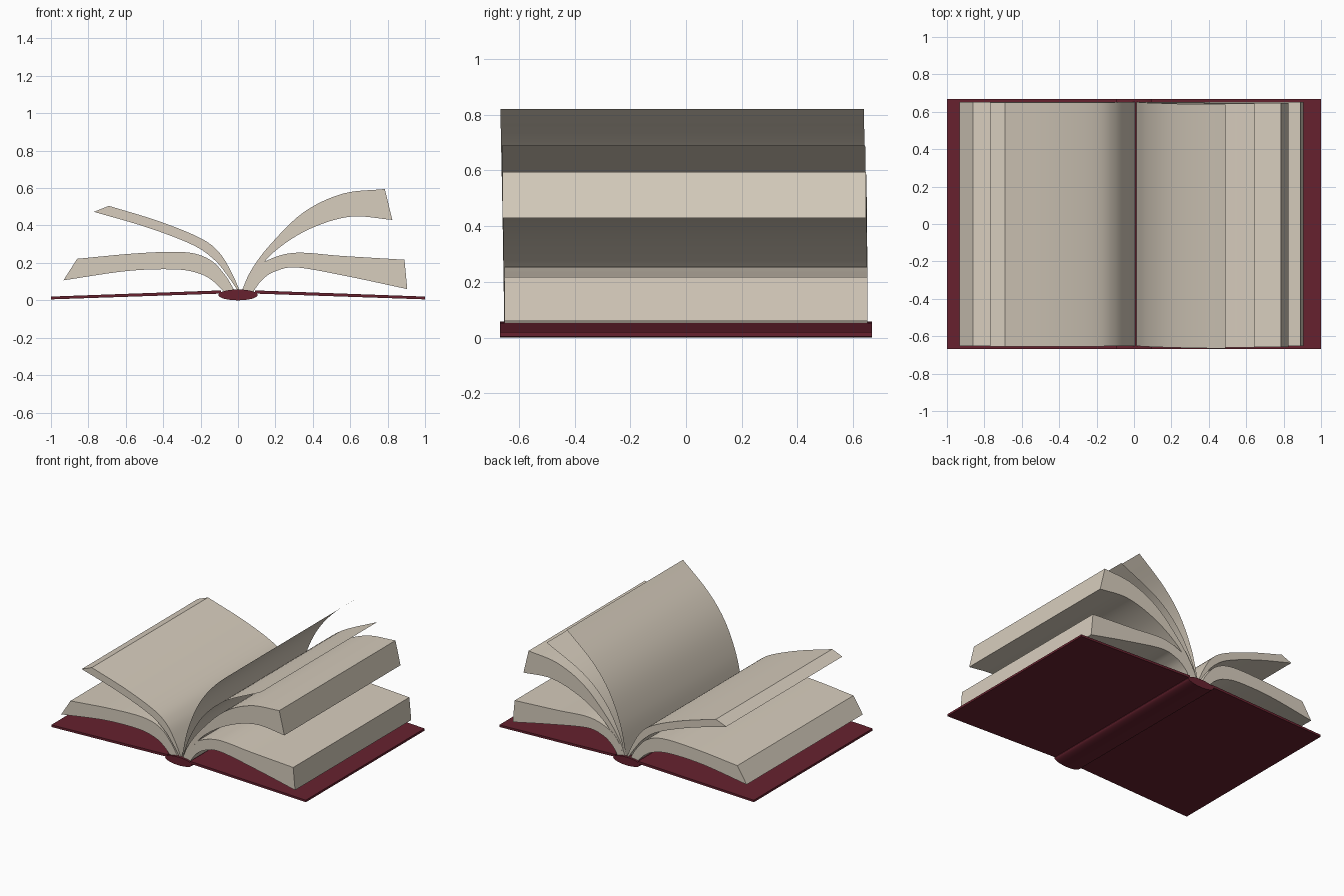
import bpy
import bmesh
from math import sin, cos, pi
from mathutils import Vector

cube = bpy.data.objects.get("Cube")
if cube:
    bpy.data.objects.remove(cube)

HALF_COVER = 0.667    # half height of the cover
HALF_PAGE = 0.652     # half height of the paper
STEPS = 6             # samples per curve span


def make_material(name, colour):
    mat = bpy.data.materials.new(name)
    mat.use_nodes = True
    mat.diffuse_color = colour
    mat.node_tree.nodes["Principled BSDF"].inputs["Base Color"].default_value = colour
    return mat


paper = make_material("cream_paper", (0.68, 0.61, 0.51, 1))
leather = make_material("dark_red_cover", (0.135, 0.0155, 0.028, 1))


def smooth_curve(points):
    """Catmull-Rom curve through (x, z) points."""
    pts = [Vector(p) for p in points]
    pts = [2 * pts[0] - pts[1]] + pts + [2 * pts[-1] - pts[-2]]
    out = []
    for a, b, c, d in zip(pts, pts[1:], pts[2:], pts[3:]):
        for i in range(STEPS):
            t = i / STEPS
            out.append(b + (c - a) * t / 2
                       + (2 * a - 5 * b + 4 * c - d) * t ** 2 / 2
                       + (3 * b - a - 3 * c + d) * t ** 3 / 2)
    out.append(pts[-2])
    return out


def finish(name, bm, mat, closed=True):
    if closed:
        bmesh.ops.recalc_face_normals(bm, faces=bm.faces)
    mesh = bpy.data.meshes.new(name)
    bm.to_mesh(mesh)
    bm.free()
    mesh.materials.append(mat)
    obj = bpy.data.objects.new(name, mesh)
    bpy.context.collection.objects.link(obj)
    bpy.ops.object.select_all(action="DESELECT")
    obj.select_set(True)
    bpy.context.view_layer.objects.active = obj
    bpy.ops.object.shade_smooth_by_angle(angle=pi / 6)
    return obj


def add_row(bm, curve, y, slant):
    """One row of vertices, drifting in y toward the free edge."""
    last = len(curve) - 1
    return [bm.verts.new((p.x, y - slant * i / last, p.y)) for i, p in enumerate(curve)]


def bridge(bm, row_a, row_b):
    for i in range(len(row_a) - 1):
        bm.faces.new((row_a[i], row_a[i + 1], row_b[i + 1], row_b[i]))


def page_sheet(name, points, slant):
    """A single loose leaf without thickness."""
    bm = bmesh.new()
    curve = smooth_curve(points)
    front = add_row(bm, curve, -HALF_PAGE, slant)
    back = add_row(bm, curve, HALF_PAGE, slant)
    bridge(bm, front, back)
    return finish(name, bm, paper, closed=False)


def page_block(name, upper, lower, slant=0.0):
    """A thick bundle of pages between two curves running spine to free edge."""
    bm = bmesh.new()
    top, under = smooth_curve(upper), smooth_curve(lower)
    tf, tb, uf, ub = [add_row(bm, c, y, slant) for c in (top, under)
                      for y in (-HALF_PAGE, HALF_PAGE)]
    for a, b in ((tf, tb), (tb, ub), (ub, uf), (uf, tf)):
        bridge(bm, a, b)
    for end in (0, -1):
        bm.faces.new((tf[end], tb[end], ub[end], uf[end]))
    return finish(name, bm, paper)


def extrude_profile(name, profile, mat):
    """Closed (x, z) outline drawn along the full cover height."""
    bm = bmesh.new()
    face = bm.faces.new([bm.verts.new((x, -HALF_COVER, z)) for x, z in profile])
    new = bmesh.ops.extrude_face_region(bm, geom=[face])["geom"]
    verts = [v for v in new if isinstance(v, bmesh.types.BMVert)]
    bmesh.ops.translate(bm, verts=verts, vec=(0, 2 * HALF_COVER, 0))
    return finish(name, bm, mat)


# Cover boards, one per side, sloping down from the spine
for side, label in ((1, "left"), (-1, "right")):
    board = [(.09, .036), (1, .005), (1, .02), (.09, .053)]
    extrude_profile(label + "_cover_board", [(side * x, z) for x, z in board], leather)

# Rounded spine
SIDES = 32
extrude_profile("spine", [(.105 * cos(2 * pi * i / SIDES), .029 + .029 * sin(2 * pi * i / SIDES))
                          for i in range(SIDES)], leather)

# Thick page bundles
page_block("left_lower_pages",
           [(.035, .05), (.07, .135), (.14, .205), (.3, .254), (.56, .237), (.89, .217)],
           [(.08, .045), (.13, .11), (.2, .155), (.32, .175), (.6, .125), (.905, .06)])
page_block("left_upper_pages",
           [(.02, .05), (.07, .16), (.17, .295), (.35, .47), (.56, .57), (.785, .595)],
           [(.035, .05), (.09, .14), (.2, .265), (.38, .38), (.6, .447), (.825, .43)], 0.006)
page_block("right_lower_pages",
           [(-.02, .055), (-.07, .136), (-.15, .217), (-.28, .257), (-.53, .252), (-.86, .222)],
           [(-.08, .05), (-.135, .104), (-.205, .142), (-.33, .165), (-.59, .157), (-.933, .107)])
page_block("right_upper_pages",
           [(.01, .05), (-.035, .15), (-.1, .255), (-.2, .332), (-.42, .422), (-.69, .505)],
           [(0, .05), (-.055, .13), (-.125, .215), (-.24, .295), (-.48, .388), (-.77, .473)], 0.003)

# Two loose leaves lifting above the left bundles
page_sheet("tall_loose_page",
           [(.013, .05), (.065, .27), (.157, .48), (.29, .65), (.49, .82)], 0.014)
page_sheet("low_loose_page",
           [(.016, .05), (.08, .22), (.19, .4), (.36, .55), (.645, .69)], 0.009)
